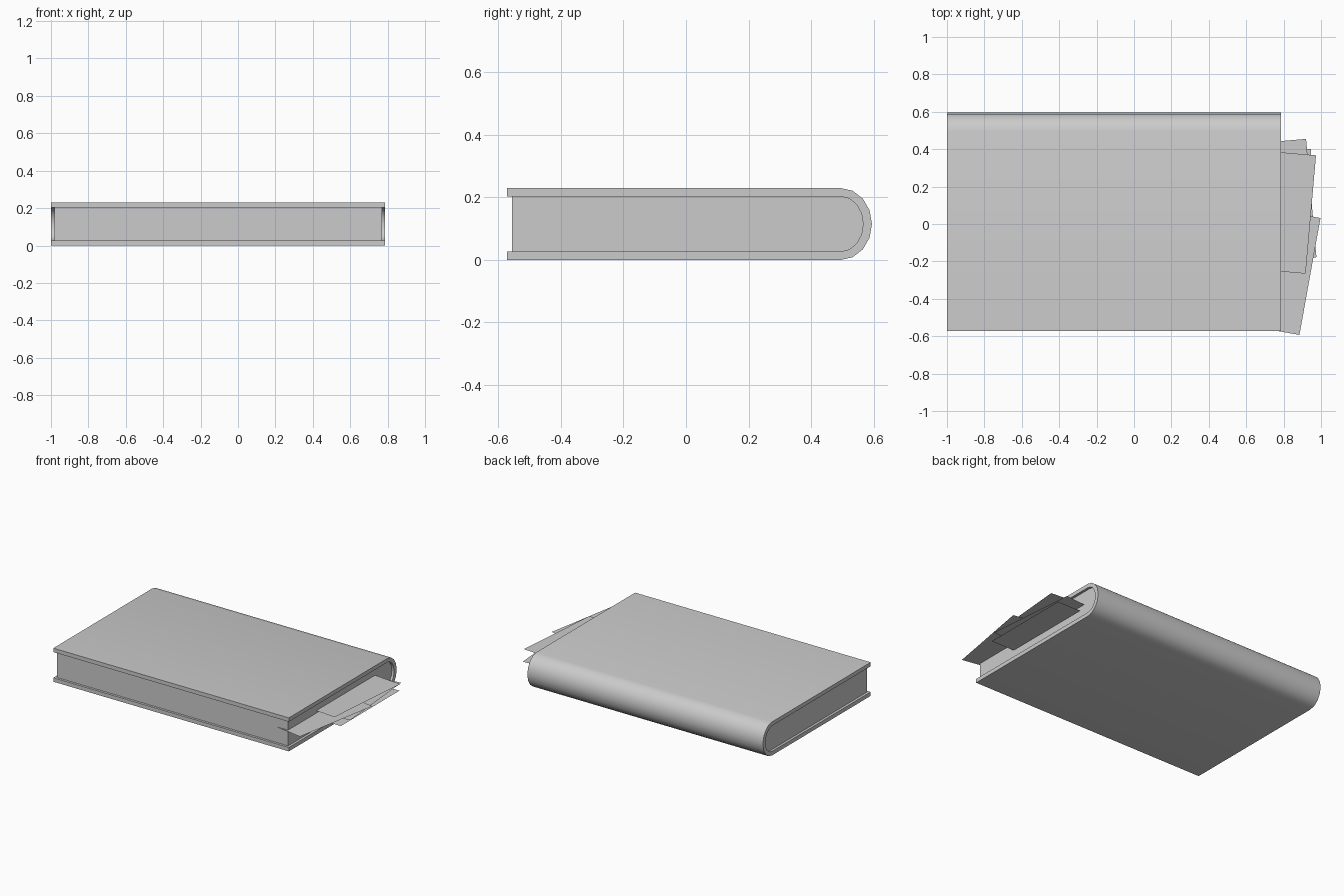
import bpy, bmesh, math
from mathutils import Matrix, Vector

if "Cube" in bpy.data.objects:
    bpy.data.objects.remove(bpy.data.objects["Cube"])

T = 0.027            # cover thickness
H = 0.23             # book height
SPINE = 0.495        # y where the spine rounding starts


def arc(a, b, n=8):
    """Half ellipse from the bottom of the spine round to the top."""
    return [(SPINE + a * math.cos(t), H / 2 + b * math.sin(t))
            for t in (-math.pi / 2 + math.pi * i / n for i in range(n + 1))]


def extrude_profile(name, profile, x0, x1):
    """Extrude a closed (y, z) outline along x."""
    bm = bmesh.new()
    face = bm.faces.new([bm.verts.new((x0, y, z)) for y, z in profile])
    res = bmesh.ops.extrude_face_region(bm, geom=[face], use_keep_orig=True)
    moved = [v for v in res["geom"] if isinstance(v, bmesh.types.BMVert)]
    bmesh.ops.translate(bm, verts=moved, vec=(x1 - x0, 0, 0))
    bmesh.ops.recalc_face_normals(bm, faces=bm.faces)
    return finish(name, bm)


def finish(name, bm):
    mesh = bpy.data.meshes.new(name)
    bm.to_mesh(mesh)
    bm.free()
    obj = bpy.data.objects.new(name, mesh)
    bpy.context.collection.objects.link(obj)
    return obj


def shade(obj):
    bpy.ops.object.select_all(action='DESELECT')
    obj.select_set(True)
    bpy.context.view_layer.objects.active = obj
    bpy.ops.object.shade_smooth_by_angle(angle=math.radians(32))


# Cover: two boards joined by the rounded spine
outer = [(-0.573, 0)] + arc(0.1, H / 2) + [(-0.573, H)]
inner = [(-0.573, T)] + arc(0.072, H / 2 - T) + [(-0.573, H - T)]
shade(extrude_profile("cover", outer + inner[::-1], -1.0, 0.787))

# Page block filling the inside of the cover
pages = [(-0.557, T)] + arc(0.072, H / 2 - T) + [(-0.557, H - T)]
shade(extrude_profile("pages", pages, -0.982, 0.77))

# Loose sheets: outer top corner x, y, height, turn in degrees
SHEETS = [(0.973, 0.367, 0.152, -5.0),
          (0.997, 0.032, 0.135, -10.2),
          (0.920, 0.455, 0.113, 5.0),
          (0.945, 0.400, 0.087, 0.0)]
W, L = 0.45, 0.635
for i, (x, y, z, deg) in enumerate(SHEETS):
    bm = bmesh.new()
    corners = [(-W, -L, 0), (0, -L, 0), (0, 0, 0), (-W, 0, 0)]
    bm.faces.new([bm.verts.new(c) for c in corners])
    place = Matrix.Translation(Vector((x, y, z))) @ Matrix.Rotation(math.radians(deg), 4, 'Z')
    bm.transform(place)
    finish(f"loose_sheet_{i + 1}", bm)
